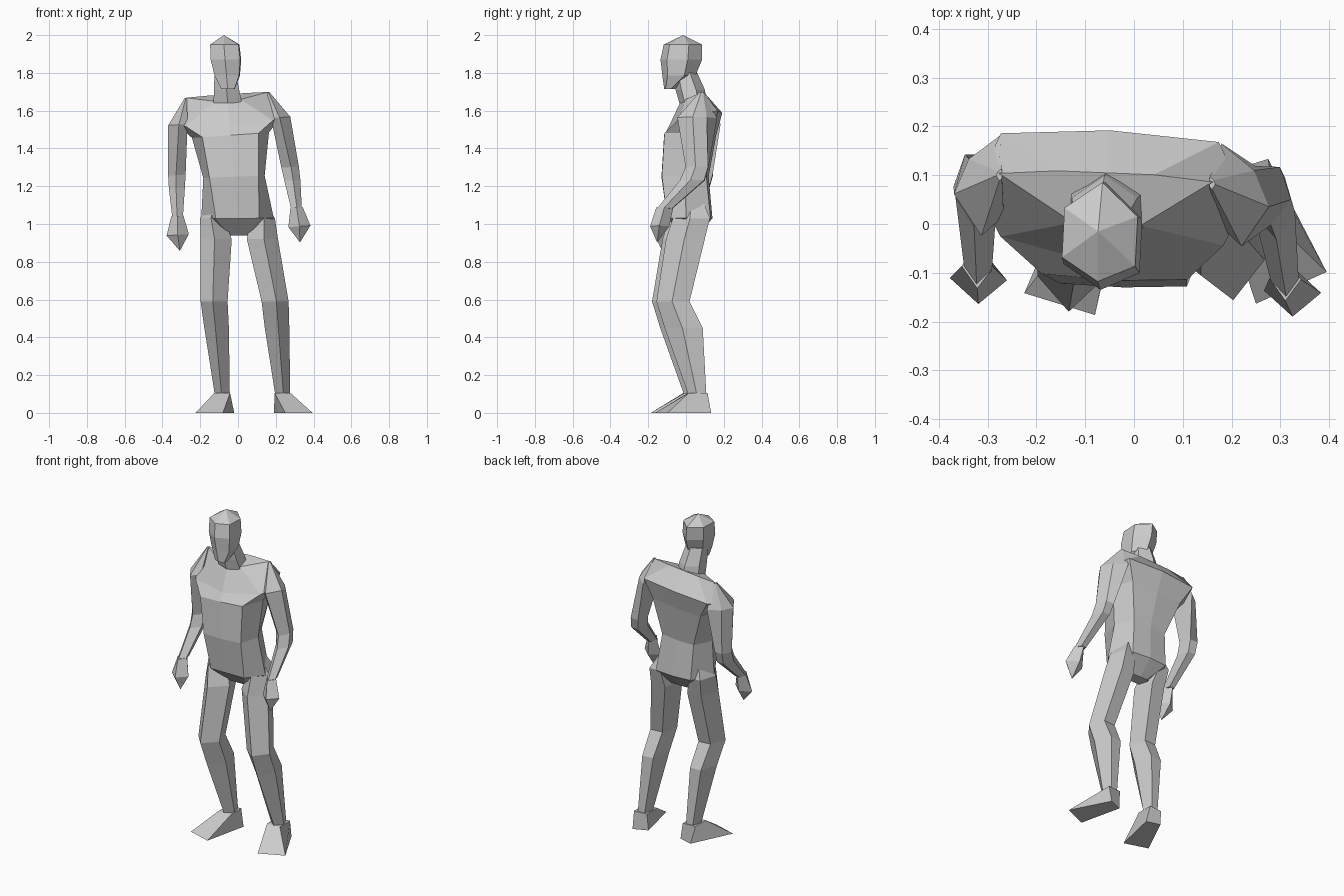
import bpy
import bmesh
from mathutils import Vector

cube = bpy.data.objects.get("Cube")
if cube:
    bpy.data.objects.remove(cube, do_unlink=True)

# One plain colour for the whole figure
grey = bpy.data.materials.new("light_grey")
grey.use_nodes = True
grey.diffuse_color = (.6, .6, .6, 1)
grey.node_tree.nodes["Principled BSDF"].inputs["Base Color"].default_value = grey.diffuse_color


def lean_body(point):
    """Weight on one hip: the whole body leans sideways with height."""
    x, y, z = point
    return Vector((x + .085 * (1 - z), y, z))


def lean_torso(point):
    """Shoulders tilt and twist more the higher they are above the hips."""
    x, y, z = point
    amount = min(1, max(0, (z - 1) / .45))
    return lean_body((x, y - .04 * x * amount, z + .07 * x * amount))


def lean_arm(point):
    """Arms hang from the tilted, twisted shoulders."""
    x, y, z = point
    return lean_body((x, y - .04 * x, z + .07 * x))


def lean_leg(point):
    """The right leg stands slightly ahead of the left."""
    x, y, z = point
    return lean_body((x, y + .07 * x, z))


def lean_head(point):
    """The head turns a little to one side."""
    x, y, z = point
    return lean_body((x + .012 + .05 * y, y - .12 * x, z))


def loft(name, rings, pose, side=1):
    """Skin a stack of equal-length point rings and close both ends."""
    bm = bmesh.new()
    loops = [[bm.verts.new(pose((side * x, y, z))) for x, y, z in ring] for ring in rings]
    for lower, upper in zip(loops, loops[1:]):
        count = len(lower)
        for i in range(count):
            j = (i + 1) % count
            bm.faces.new((lower[i], lower[j], upper[j], upper[i]))
    bm.faces.new(loops[0])
    bm.faces.new(loops[-1])
    bmesh.ops.remove_doubles(bm, verts=bm.verts, dist=.0005)
    bmesh.ops.recalc_face_normals(bm, faces=bm.faces)
    mesh = bpy.data.meshes.new(name)
    bm.to_mesh(mesh)
    bm.free()
    mesh.materials.append(grey)
    obj = bpy.data.objects.new(name, mesh)
    bpy.context.collection.objects.link(obj)
    return obj


def boxed(section, boxes):
    """Stretch a unit cross-section into each box (x0, x1, y0, y1, z)."""
    return [[(x0 + u * (x1 - x0), y0 + v * (y1 - y0), z) for u, v in section]
            for x0, x1, y0, y1, z in boxes]


def centred(section, boxes):
    """Like boxed, for boxes (half width, y0, y1, z) on the centre line."""
    return boxed(section, [(-w, w, y0, y1, z) for w, y0, y1, z in boxes])


def torso_ring(z, rise, half):
    """Mirror a half outline, running from front centre to back centre."""
    outline = half + [(-x, y) for x, y in reversed(half[1:-1])]
    return [(x, y, z + rise * y) for x, y in outline]


# Torso: crotch, hips, waist, chest, armpits and shoulder blades, shoulder ridge
loft("torso", [
    torso_ring(.94, 0, [(0, -.01), (.05, -.01), (.1, .03), (.05, .06), (0, .06)]),
    torso_ring(1.03, 0, [(0, -.1), (.115, -.1), (.192, 0), (.12, .13), (0, .14)]),
    torso_ring(1.25, 0, [(0, -.13), (.13, -.125), (.163, 0), (.11, .11), (0, .12)]),
    torso_ring(1.47, 0, [(0, -.116), (.15, -.108), (.205, .02), (.17, .15), (0, .16)]),
    torso_ring(1.54, .25, [(0, -.09), (.23, -.035), (.28, .06), (.225, .177), (0, .192)]),
    torso_ring(1.655, .3, [(0, -.03), (.07, 0), (.22, .095), (.1, .105), (0, .105)]),
], lean_torso)

# Neck and faceted head
hexagon = [(.5, 0), (1, .2), (1, .7), (.5, 1), (0, .7), (0, .2)]
loft("neck", centred(hexagon, [
    (.075, -.035, .11, 1.64),
    (.067, -.055, .1, 1.71),
    (.055, -.07, .055, 1.81),
]), lean_body)
loft("head", centred(hexagon, [
    (.035, -.115, -.06, 1.715),
    (.065, -.125, .05, 1.785),
    (.078, -.135, .085, 1.87),
    (.075, -.118, .085, 1.95),
    (0, -.015, -.015, 2),
]), lean_head)

# Limb sections, from the front edge round the outer side
upper_limb = [(.45, 0), (1, .4), (.7, .75), (.05, 1), (0, .2)]
limb = [(.55, 0), (1, .45), (.75, 1), (.2, 1), (0, .4)]
diamond = [(.5, 0), (1, .5), (.5, 1), (0, .5)]
square = [(0, 0), (1, 0), (1, 1), (0, 1)]
sole = [(.165, -.175, 0), (.31, -.12, 0), (.19, .12, 0), (.105, .09, 0)]

for side, label in ((1, "left"), (-1, "right")):
    # Arm: shoulder point, armpit, elbow, wrist
    loft(label + "_arm", boxed(upper_limb, [
        (.214, .226, .08, .105, 1.682),
        (.222, .325, -.035, .174, 1.545),
    ]) + boxed(limb, [
        (.255, .348, .01, .13, 1.28),
        (.265, .35, -.02, .11, 1.21),
        (.288, .345, -.14, -.06, 1.06),
    ]), lean_arm, side)
    # Hand: wrist, knuckles, fingertip
    loft(label + "_hand", boxed(diamond, [
        (.285, .35, -.145, -.055, 1.065),
        (.265, .383, -.177, -.075, .965),
        (.32, .32, -.14, -.14, .88),
    ]), lean_arm, side)
    # Leg: hip joint, hip, thigh, knee, calf, ankle
    loft(label + "_leg", boxed(limb, [
        (.08, .13, -.03, .075, 1.14),
        (.07, .198, -.08, .115, 1.03),
        (.04, .205, -.115, .088, .92),
        (.09, .233, -.168, .005, .59),
        (.095, .225, -.125, .075, .45),
        (.12, .2, 0, .095, .1),
    ]), lean_leg, side)
    # Foot: flat wedge, toes turned outward
    ankle = boxed(square, [(.118, .202, 0, .1, .105)])
    loft(label + "_foot", [sole] + ankle, lean_leg, side)
